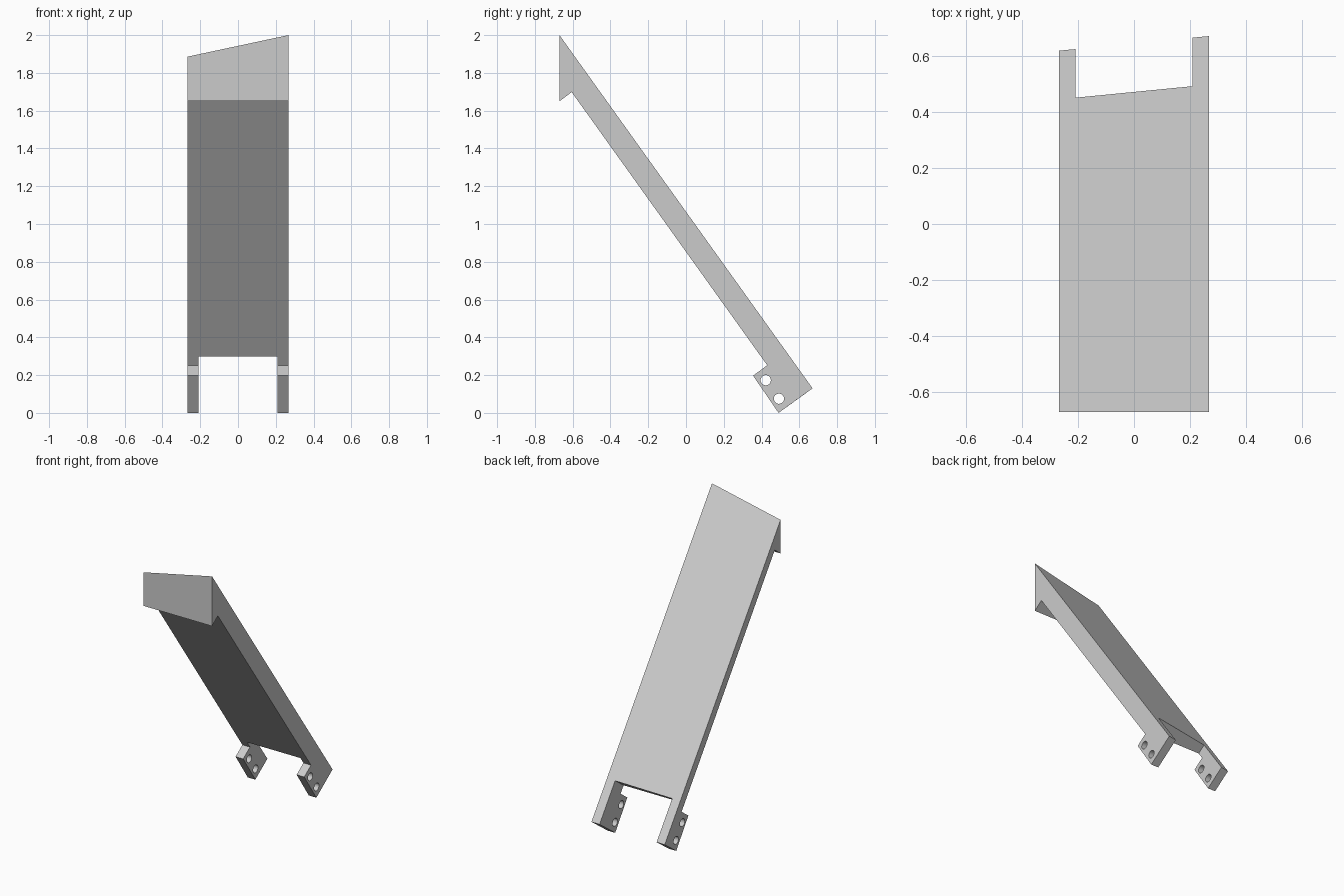
import bpy, bmesh
from mathutils import Matrix, Vector

if "Cube" in bpy.data.objects:
    bpy.data.objects.remove(bpy.data.objects["Cube"])

HALF = 0.267      # half width of the panel
INNER = 0.208     # half width of the gap between the lugs

# Single grey material
grey = bpy.data.materials.new("plain grey")
grey.use_nodes = True
colour = (0.6, 0.6, 0.6, 1)
grey.diffuse_color = colour
grey.node_tree.nodes["Principled BSDF"].inputs["Base Color"].default_value = colour


def make_object(name, bm):
    bmesh.ops.recalc_face_normals(bm, faces=bm.faces)
    mesh = bpy.data.meshes.new(name)
    bm.to_mesh(mesh)
    bm.free()
    mesh.materials.append(grey)
    obj = bpy.data.objects.new(name, mesh)
    bpy.context.collection.objects.link(obj)
    return obj


def loft(name, x0, profile0, x1, profile1):
    """Solid between two matching (y, z) outlines at x0 and x1."""
    bm = bmesh.new()
    a = [bm.verts.new((x0, y, z)) for y, z in profile0]
    b = [bm.verts.new((x1, y, z)) for y, z in profile1]
    bm.faces.new(a)
    bm.faces.new(b)
    for i in range(len(a)):
        j = (i + 1) % len(a)
        bm.faces.new((a[i], a[j], b[j], b[i]))
    return make_object(name, bm)


def cut(target, cutter):
    cutter.hide_render = True
    mod = target.modifiers.new("cut", "BOOLEAN")
    mod.operation = "DIFFERENCE"
    mod.solver = "EXACT"
    mod.object = cutter
    bpy.context.view_layer.objects.active = target
    bpy.ops.object.modifier_apply(modifier=mod.name)
    bpy.data.objects.remove(cutter)


# Sloping panel with hooked top and lugs; thicker on its left side
underside = [(0.49, 0), (0.355, 0.197), (0.43, 0.252), (-0.605, 1.698), (-0.67, 1.65)]
thin_side = underside + [(-0.67, 1.886), (0.618, 0.092)]
thick_side = underside + [(-0.67, 2.0), (0.67, 0.13)]
panel = loft("sloping_panel", -HALF, thin_side, HALF, thick_side)

# Gap between the two lugs, cut square to the slope
along = Vector((0.582, -0.813))
across = Vector((0.813, 0.582))
corner = Vector((0.398, 0.30))
gap = [corner + along * u + across * v
       for u, v in ((0, -0.3), (0.6, -0.3), (0.6, 0.4), (0, 0.4))]
cut(panel, loft("gap_cutter", -INNER, gap, INNER, gap))

# Two round pin holes through both lugs
for y, z in ((0.422, 0.173), (0.492, 0.075)):
    bm = bmesh.new()
    bmesh.ops.create_cone(bm, cap_ends=True, segments=32, radius1=0.027,
                          radius2=0.027, depth=1,
                          matrix=Matrix.Translation((0, y, z)) @ Matrix.Rotation(1.5708, 4, "Y"))
    cut(panel, make_object("hole_cutter", bm))

# Smooth hole walls, crisp edges everywhere else
bpy.ops.object.select_all(action="DESELECT")
panel.select_set(True)
bpy.context.view_layer.objects.active = panel
bpy.ops.object.shade_smooth_by_angle(angle=0.52)
